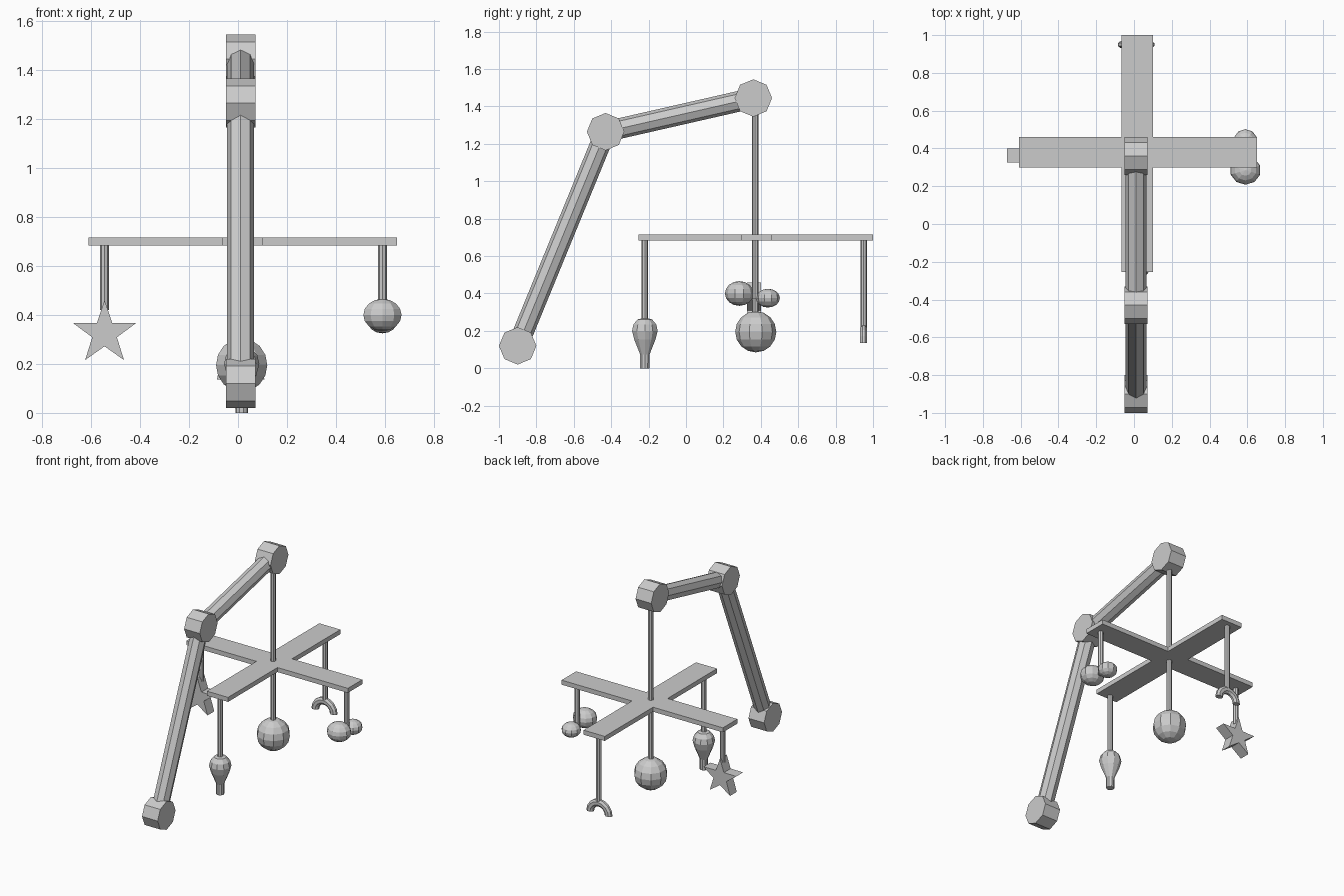
import bpy, bmesh, math
from mathutils import Vector, Matrix

if "Cube" in bpy.data.objects:
    bpy.data.objects.remove(bpy.data.objects["Cube"])

CX, CY = 0.015, 0.37   # hanging axis of the mobile


def make(name, bm):
    bmesh.ops.recalc_face_normals(bm, faces=bm.faces)
    me = bpy.data.meshes.new(name)
    bm.to_mesh(me)
    bm.free()
    ob = bpy.data.objects.new(name, me)
    bpy.context.collection.objects.link(ob)
    return ob


def tube(name, a, b, r, sides=8):
    # prism between two points, one vertex kept on the x axis where possible
    a, b = Vector(a), Vector(b)
    w = (b - a).normalized()
    u = Vector((1, 0, 0)) if abs(w.x) < 0.9 else Vector((0, 1, 0))
    v = w.cross(u)
    bm = bmesh.new()
    ring = [u * r * math.cos(t) + v * r * math.sin(t)
            for t in (2 * math.pi * i / sides for i in range(sides))]
    lo = [bm.verts.new(a + p) for p in ring]
    hi = [bm.verts.new(b + p) for p in ring]
    bm.faces.new(lo)
    bm.faces.new(hi)
    for i in range(sides):
        j = (i + 1) % sides
        bm.faces.new((lo[i], lo[j], hi[j], hi[i]))
    return make(name, bm)


def ball(name, c, radii, seg=10, rings=8):
    bm = bmesh.new()
    bmesh.ops.create_uvsphere(bm, u_segments=seg, v_segments=rings, radius=1)
    bmesh.ops.transform(bm, verts=bm.verts,
                        matrix=Matrix.Translation(c) @ Matrix.Diagonal((*radii, 1)))
    return make(name, bm)


def prism(name, pts, axis):
    # extrude a closed outline along an axis vector
    bm = bmesh.new()
    f = bm.faces.new([bm.verts.new(p) for p in pts])
    ext = bmesh.ops.extrude_face_region(bm, geom=[f])
    verts = [g for g in ext["geom"] if isinstance(g, bmesh.types.BMVert)]
    bmesh.ops.translate(bm, verts=verts, vec=axis)
    return make(name, bm)


# Stand arm: three octagonal joints and two tubes
joints = [(-0.90, 0.12), (-0.43, 1.265), (0.36, 1.445)]
for n, (y, z) in zip(("base_joint", "elbow_joint", "top_joint"), joints):
    tube(n, (-0.05, y, z), (0.072, y, z), 0.1)
for n, p, q in zip(("lower_arm", "upper_arm"), joints, joints[1:]):
    tube(n, (0.011, *p), (0.011, *q), 0.055)

# Flat cross: one twelve-point outline
x0, x1, xa, xb = -0.61, 0.65, -0.065, 0.10
y0, y1, ya, yb = -0.254, 1.0, 0.298, 0.46
cross = [(xa, y0), (xb, y0), (xb, ya), (x1, ya), (x1, yb), (xb, yb),
         (xb, y1), (xa, y1), (xa, yb), (x0, yb), (x0, ya), (xa, ya)]
prism("cross_frame", [(x, y, 0.684) for x, y in cross], (0, 0, 0.032))

# Hanging rods
for n, x, y, zt, zb in (("centre_rod", CX, CY, 1.42, 0.27),
                        ("star_rod", -0.545, CY, 0.69, 0.42),
                        ("cloud_rod", 0.59, CY, 0.69, 0.37),
                        ("rattle_rod", CX, -0.22, 0.69, 0.24),
                        ("rainbow_rod", CX, 0.95, 0.69, 0.215)):
    tube(n, (x, y, zb), (x, y, zt), 0.018)

# Centre ball and the two-lobed cloud
ball("centre_ball", (CX, CY + 0.003, 0.195), (0.11, 0.11, 0.11))
ball("cloud_large", (0.59, 0.285, 0.40), (0.082, 0.077, 0.066))
ball("cloud_small", (0.59, 0.438, 0.375), (0.064, 0.064, 0.05))

# Star
star = []
for i in range(10):
    r = 0.135 if i % 2 == 0 else 0.053
    t = math.pi / 2 + i * math.pi / 5
    star.append((-0.545 + r * math.cos(t), 0.325, 0.325 + r * math.sin(t)))
prism("star", star, (0, 0.075, 0))

# Rattle: lathed bulb with a straight handle
bm = bmesh.new()
profile = [(0.001, 0.27), (0.04, 0.262), (0.064, 0.235), (0.072, 0.2),
           (0.06, 0.155), (0.027, 0.075), (0.026, 0.0), (0.001, 0.0)]
vs = [bm.verts.new((CX + r, -0.22, z)) for r, z in profile]
es = [bm.edges.new(p) for p in zip(vs, vs[1:])]
bmesh.ops.spin(bm, geom=vs + es, cent=(CX, -0.22, 0), axis=(0, 0, 1),
               angle=2 * math.pi, steps=10)
bmesh.ops.remove_doubles(bm, verts=bm.verts, dist=0.003)
make("rattle", bm)

# Rainbow: half ring with an eight-sided section
bm = bmesh.new()
ac = Vector((0.011, 0.95, 0.136))
rows = []
for i in range(9):
    t = math.pi * i / 8
    row = []
    for k in range(8):
        s = math.pi * (k + 0.5) / 4
        r = 0.072 + 0.027 * math.cos(s)
        row.append(bm.verts.new(ac + Vector((r * math.cos(t), 0.02 * math.sin(s),
                                             r * math.sin(t)))))
    rows.append(row)
for a, b in zip(rows, rows[1:]):
    for k in range(8):
        m = (k + 1) % 8
        bm.faces.new((a[k], a[m], b[m], b[k]))
bm.faces.new(rows[0])
bm.faces.new(rows[-1])
make("rainbow", bm)
